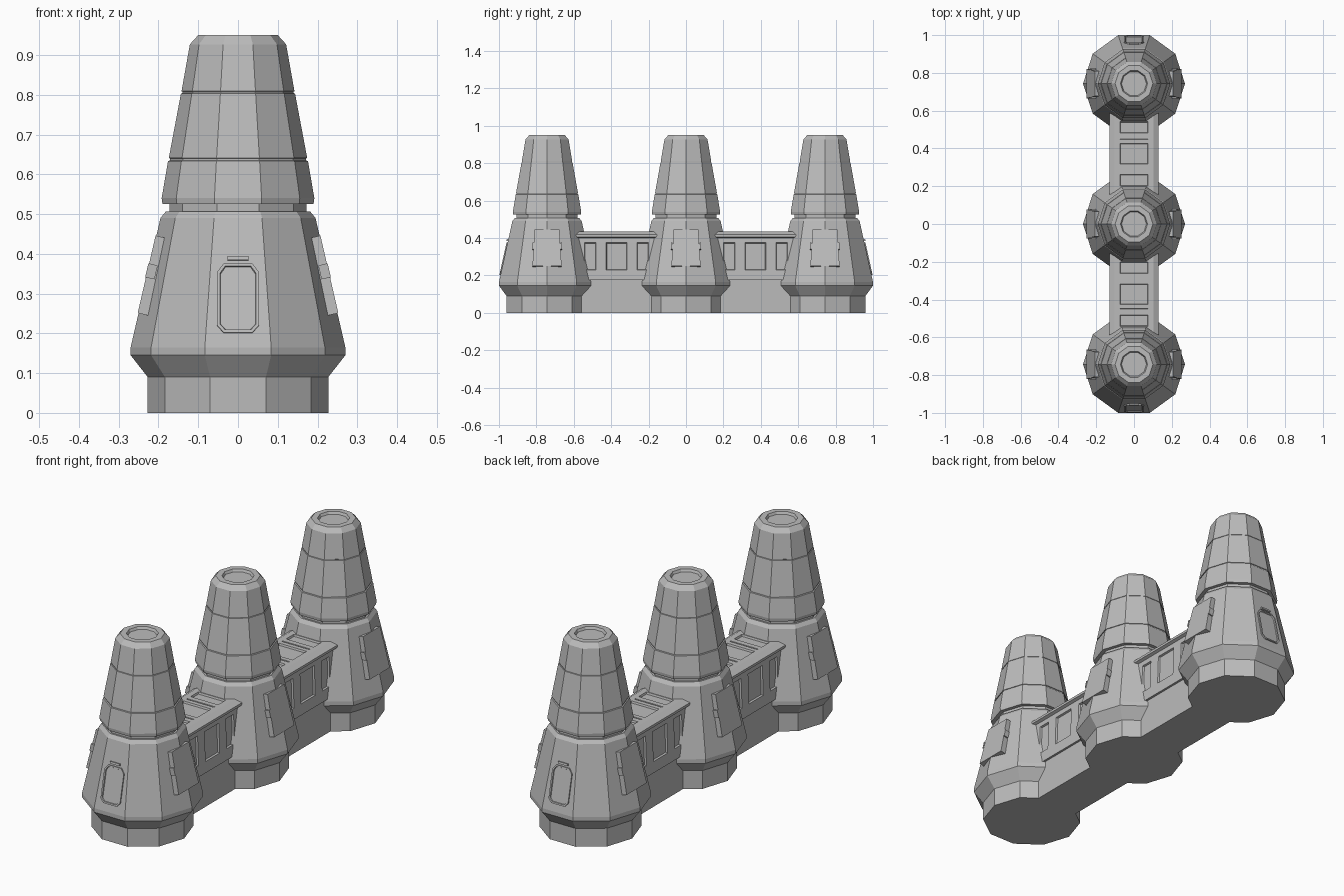
import bpy, bmesh, math
from mathutils import Matrix

cube = bpy.data.objects.get("Cube")
if cube:
    bpy.data.objects.remove(cube, do_unlink=True)

grey = bpy.data.materials.new("concrete_grey")
grey.use_nodes = True
colour = (0.5, 0.5, 0.5, 1)
grey.diffuse_color = colour
grey.node_tree.nodes["Principled BSDF"].inputs["Base Color"].default_value = colour

SPACING = 0.743
SIDES = 10
APOTHEM = math.cos(math.pi / SIDES)


def finish(name, bm, matrix=Matrix()):
    bmesh.ops.transform(bm, matrix=matrix, verts=bm.verts)
    mesh = bpy.data.meshes.new(name)
    bm.to_mesh(mesh)
    bm.free()
    mesh.materials.append(grey)
    obj = bpy.data.objects.new(name, mesh)
    bpy.context.collection.objects.link(obj)
    return obj


def wall_radius(z):
    """Corner radius of the sloping lower wall at height z."""
    return 0.27 - (z - 0.165) * 0.075 / 0.325


def wall_frame(y, angle, z, scale):
    """Frame on the wall: x points outward, z runs up the slope."""
    tilt = math.atan(0.075 * scale / 0.325)
    return (Matrix.Translation((0, y, 0)) @ Matrix.Rotation(angle, 4, 'Z')
            @ Matrix.Translation((wall_radius(z) * scale, 0, z))
            @ Matrix.Rotation(-tilt, 4, 'Y'))


def plate(name, outline, back, front, matrix, rim=0, sink=0):
    """Extruded outline (y, z), with an optional sunken middle."""
    bm = bmesh.new()
    face = bm.faces.new([bm.verts.new((back, y, z)) for y, z in outline])
    ext = bmesh.ops.extrude_face_region(bm, geom=[face])
    verts = [g for g in ext["geom"] if isinstance(g, bmesh.types.BMVert)]
    top = [g for g in ext["geom"] if isinstance(g, bmesh.types.BMFace)]
    bmesh.ops.translate(bm, verts=verts, vec=(front - back, 0, 0))
    bmesh.ops.recalc_face_normals(bm, faces=bm.faces)
    if rim:
        bmesh.ops.inset_region(bm, faces=top, thickness=rim)
        bmesh.ops.inset_region(bm, faces=top, thickness=0.002, depth=-sink)
    return finish(name, bm, matrix)


def box_outline(w, h, y=0):
    return [(y - w, -h), (y + w, -h), (y + w, h), (y - w, h)]


# Tower: ten-sided profile with plinth, flared skirt, neck and banded cap
PROFILE = [(0.227, 0), (0.227, 0.09), (0.27, 0.145), (0.27, 0.165),
           (0.195, 0.49), (0.181, 0.507), (0.172, 0.507), (0.172, 0.525),
           (0.19, 0.525), (0.192, 0.54), (0.176, 0.633), (0.171, 0.635),
           (0.171, 0.64), (0.174, 0.641), (0.1435, 0.803), (0.140, 0.804),
           (0.140, 0.808), (0.142, 0.809), (0.121, 0.927), (0.10, 0.95),
           (0.072, 0.95), (0.066, 0.938)]


def tower(name, y):
    bm = bmesh.new()
    rings = []
    for r, z in PROFILE:
        rings.append([bm.verts.new((r * math.cos(a), r * math.sin(a), z))
                      for a in (i * math.tau / SIDES for i in range(SIDES))])
    for low, high in zip(rings, rings[1:]):
        for i in range(SIDES):
            j = (i + 1) % SIDES
            bm.faces.new((low[i], low[j], high[j], high[i]))
    bm.faces.new(rings[0][::-1])
    bm.faces.new(rings[-1])
    return finish(name, bm, Matrix.Translation((0, y, 0)))


# Side hatches and their handles sit across the left and right corners
for label, y in (("front", -SPACING), ("middle", 0), ("back", SPACING)):
    tower(label + "_tower", y)
    for side, angle in (("left", 0), ("right", math.pi)):
        frame = wall_frame(y, angle, 0.348, 1)
        hatch = [(-0.078, -0.1), (0.078, -0.1), (0.066, 0.1), (-0.066, 0.1)]
        plate(f"{label}_{side}_hatch", hatch, -0.04, 0.002, frame)
        for s in (-1, 1):
            plate(f"{label}_{side}_handle", box_outline(0.004, 0.018, s * 0.075),
                  -0.02, 0.004, frame @ Matrix.Translation((0, 0, 0.01)))

# Doors with a lintel at both ends of the row
half = [(0.036, -0.089), (0.053, -0.07), (0.053, 0.066), (0.036, 0.089)]
door = half + [(-y, z) for y, z in reversed(half)]
for label, s in (("front", -1), ("back", 1)):
    angle = s * math.pi / 2
    plate(label + "_door", door, -0.01, 0.006,
          wall_frame(s * SPACING, angle, 0.288, APOTHEM), 0.008, 0.005)
    plate(label + "_lintel", box_outline(0.026, 0.005), -0.01, 0.008,
          wall_frame(s * SPACING, angle, 0.388, APOTHEM))


# Bridge: section swept along stations, with sunken panels and roof grooves
SECTION = [(0.124, 0.175), (0.122, 0.23), (0.117, 0.375), (0.116, 0.4),
           (0.13, 0.406), (0.13, 0.418), (0.102, 0.434), (0.075, 0.434)]
HALF_STATIONS = [0.055, 0.077, 0.084, 0.11, 0.17, 0.26]


def bridge(name, y):
    loop = SECTION + [(-x, z) for x, z in reversed(SECTION)]
    stations = [-s for s in reversed(HALF_STATIONS)] + HALF_STATIONS
    bm = bmesh.new()
    rows = [[bm.verts.new((x, s, z)) for x, z in loop] for s in stations]
    panels, grooves = [], []
    for a, b in zip(rows, rows[1:]):
        for i in range(len(loop)):
            j = (i + 1) % len(loop)
            face = bm.faces.new((a[i], a[j], b[j], b[i]))
            c = face.calc_center_median()
            window_row = 0.29 < c.z < 0.31
            roof_row = c.z > 0.43 and abs(c.x) < 0.01
            in_window = abs(c.y) < 0.05 or 0.12 < abs(c.y) < 0.16
            if (window_row or roof_row) and in_window:
                panels.append(face)
            elif roof_row and 0.078 < abs(c.y) < 0.083:
                grooves.append(face)
    bm.faces.new(rows[0])
    bm.faces.new(rows[-1][::-1])
    bmesh.ops.recalc_face_normals(bm, faces=bm.faces)
    bmesh.ops.inset_individual(bm, faces=panels, thickness=0.004, depth=-0.009)
    bmesh.ops.inset_individual(bm, faces=grooves, thickness=0.001, depth=-0.005)
    return finish(name, bm, Matrix.Translation((0, y, 0)))


for label, s in (("front", -1), ("back", 1)):
    mid = s * SPACING / 2
    bridge(label + "_bridge", mid)
    # Solid footing under the bridge
    bm = bmesh.new()
    bmesh.ops.create_cube(bm, size=1)
    bmesh.ops.scale(bm, vec=(0.226, 0.46, 0.18), verts=bm.verts)
    finish(label + "_bridge_footing", bm, Matrix.Translation((0, mid, 0.09)))
